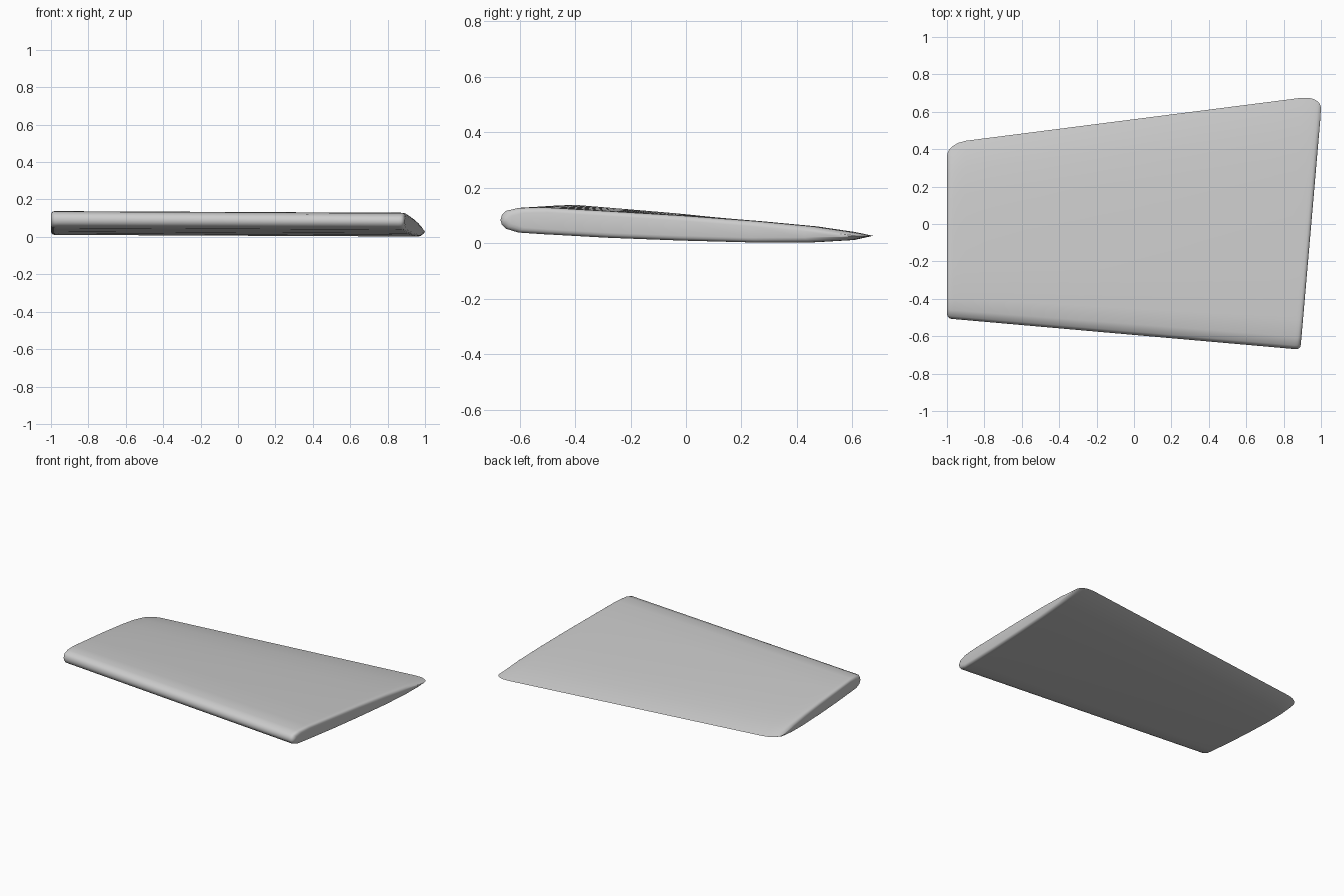
import bpy, bmesh, math

default = bpy.data.objects.get("Cube")
if default:
    bpy.data.objects.remove(default)

grey = bpy.data.materials.new("light grey")
grey.use_nodes = True
colour = (0.6, 0.6, 0.6, 1)
grey.diffuse_color = colour
grey.node_tree.nodes["Principled BSDF"].inputs["Base Color"].default_value = colour

# Airfoil profile as (chord fraction, height): upper from nose to tail, then lower back to nose
upper = [(0, .083), (.004, .101), (.015, .116), (.05, .127), (.12, .129), (.3, .115),
         (.5, .099), (.7, .079), (.85, .06), (.95, .04), (1, .026)]
lower = [(.95, .011), (.85, .003), (.7, .002), (.5, .009), (.3, .019), (.12, .032),
         (.05, .038), (.015, .052), (.004, .066)]
profile = upper + lower


def rounding(d, rx, ry):
    """Inset of a rounded corner at distance d from the end."""
    if d >= rx:
        return 0
    return ry * (1 - math.sqrt(1 - (1 - d / rx) ** 2))


def height(t, z, inset):
    """Pull a profile point toward the middle line by the edge rounding."""
    middle = .083 - .057 * t
    half = z - middle
    return middle + math.copysign(max(abs(half) - inset, abs(half) * .35), half)


def section(bm, f, d):
    """One ring at span fraction f, with d the distance from the nearer end."""
    front_in = rounding(d, .025, .025)
    back_in = rounding(d, .1, .07)
    z_in = rounding(d, .02, .018)
    ring = []
    for t, z in profile:
        x = -1 + 2 * f
        for _ in range(4):
            front = -.505 - .088 * (x + 1) + front_in
            back = .432 + .128 * (x + 1) - back_in
            y = front + (back - front) * t
            end = min(.89 + .0866 * (y + .67), 1)
            x = -1 + f * (end + 1)
        ring.append(bm.verts.new((x, y, height(t, z, z_in) + .009 * (1 - f))))
    return ring


# Tapered wing panel, lofted from the narrow end to the wide end
bm = bmesh.new()
ends = [0, .002, .006, .012, .02, .035, .06, .1]
span = 1.95
rows = [(d / span, d) for d in ends]
rows += [(i / 8, 1) for i in range(1, 8)]
rows += [(1 - d / span, d) for d in reversed(ends)]
rings = [section(bm, f, d) for f, d in rows]
n = len(profile)
for a, b in zip(rings, rings[1:]):
    for i in range(n):
        j = (i + 1) % n
        bm.faces.new((a[i], a[j], b[j], b[i]))

# End caps, filled in strips across the profile
last = len(upper) - 1
for ring in (rings[0], rings[-1]):
    for i in range(last):
        quad = [ring[i], ring[i + 1], ring[(n - i - 1) % n], ring[(n - i) % n]]
        bm.faces.new(list(dict.fromkeys(quad)))
bmesh.ops.recalc_face_normals(bm, faces=bm.faces[:])

mesh = bpy.data.meshes.new("wing_panel")
bm.to_mesh(mesh)
bm.free()
mesh.materials.append(grey)
wing = bpy.data.objects.new("wing_panel", mesh)
bpy.context.collection.objects.link(wing)
bpy.context.view_layer.objects.active = wing
wing.select_set(True)
bpy.ops.object.shade_smooth_by_angle(angle=math.radians(40))
